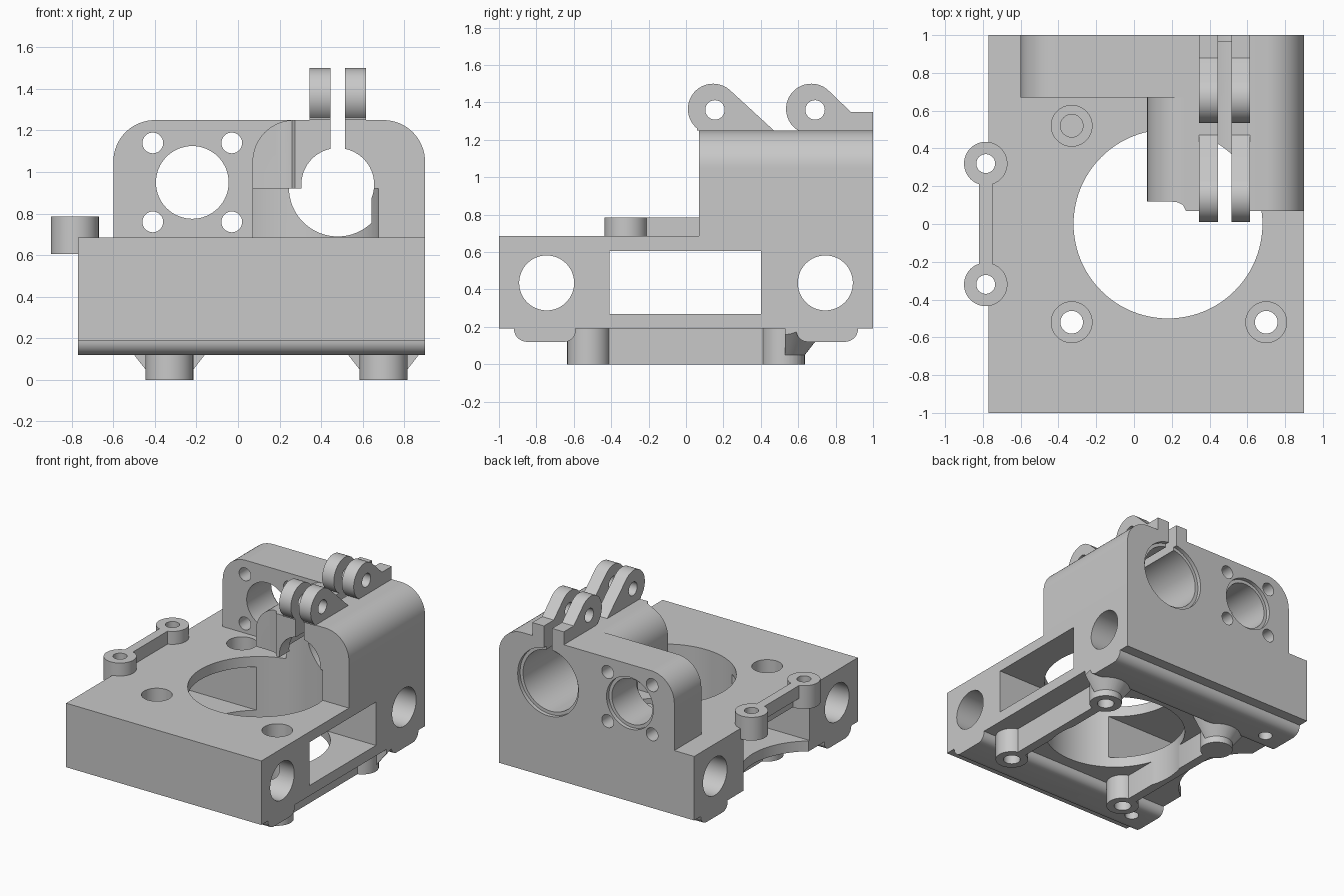
import bpy, bmesh, math

cube = bpy.data.objects.get("Cube")
if cube:
    bpy.data.objects.remove(cube, do_unlink=True)

grey = bpy.data.materials.new("plain grey")
grey.use_nodes = True
COLOUR = (0.58, 0.58, 0.58, 1)
grey.diffuse_color = COLOUR
grey.node_tree.nodes["Principled BSDF"].inputs["Base Color"].default_value = COLOUR


def arc(a, b, r, start=0, end=360, steps=64):
    """Points along an arc; a full circle leaves out the repeated end."""
    n = steps if end - start == 360 else steps + 1
    angles = [math.radians(start + (end - start) * i / steps) for i in range(n)]
    return [(a + r * math.cos(t), b + r * math.sin(t)) for t in angles]


def rect(a0, a1, b0, b1):
    return [(a0, b0), (a1, b0), (a1, b1), (a0, b1)]


def finish(bm, name):
    bmesh.ops.recalc_face_normals(bm, faces=bm.faces)
    mesh = bpy.data.meshes.new(name)
    bm.to_mesh(mesh)
    bm.free()
    mesh.materials.append(grey)
    ob = bpy.data.objects.new(name, mesh)
    bpy.context.scene.collection.objects.link(ob)
    return ob


def prism(name, points, axis, low, high):
    """Solid between two copies of a profile, along x (y,z), y (x,z) or z (x,y)."""
    place = {"x": lambda p, d: (d, p[0], p[1]),
             "y": lambda p, d: (p[0], d, p[1]),
             "z": lambda p, d: (p[0], p[1], d)}[axis]
    bm = bmesh.new()
    near = [bm.verts.new(place(p, low)) for p in points]
    far = [bm.verts.new(place(p, high)) for p in points]
    bm.faces.new(near[::-1])
    bm.faces.new(far)
    for i in range(len(points)):
        bm.faces.new((near[i - 1], near[i], far[i], far[i - 1]))
    return finish(bm, name)


def combine(target, tool, operation):
    mod = target.modifiers.new("combine", "BOOLEAN")
    mod.operation = operation
    mod.solver = "EXACT"
    mod.object = tool
    graph = bpy.context.evaluated_depsgraph_get()
    mesh = bpy.data.meshes.new_from_object(target.evaluated_get(graph))
    target.modifiers.clear()
    target.data = mesh
    bpy.data.objects.remove(tool, do_unlink=True)


def add(target, *args):
    combine(target, prism("piece", *args), "UNION")


def cut(target, *args):
    combine(target, prism("cutter", *args), "DIFFERENCE")


# Main housing: slab, back wall and clamp block
housing = prism("housing", rect(-0.77, 0.9, -1, 1), "z", 0.19, 0.685)
wall = [(0.4, 0.62), (0.4, 1.25)] + arc(-0.4, 1.05, 0.2, 90, 180, 16) + [(-0.6, 0.62)]
add(housing, wall, "y", 0.67, 1)
clamp = ([(0.9, 0.62)] + arc(0.7, 1.05, 0.2, 0, 90, 16)
         + arc(0.27, 1.05, 0.2, 90, 180, 16) + [(0.07, 0.62)])
add(housing, clamp, "y", 0.07, 1)

# Rounded rails under the slab
for s in (-1, 1):
    rail = ([(0.92, 0.25)] + arc(0.85, 0.19, 0.07, 0, -90, 8)
            + arc(0.65, 0.18, 0.06, 270, 180, 8) + [(0.59, 0.25)])
    add(housing, [(s * y, z) for y, z in rail], "x", -0.77, 0.9)
    cut(housing, arc(-0.6, s * 0.74, 0.05, steps=32), "z", 0.05, 0.22)

# Side ears joined by a narrow bar
for s in (-1, 1):
    add(housing, arc(-0.785, s * 0.32, 0.115), "z", 0.605, 0.785)
add(housing, rect(-0.82, -0.75, -0.3, 0.3), "z", 0.685, 0.785)
for s in (-1, 1):
    cut(housing, arc(-0.785, s * 0.32, 0.05, steps=32), "z", 0.5, 0.9)

# Central opening, cross slot, rod holes and the scalloped floor edge
opening = arc(0.18, 0, 0.5, steps=96)
cut(housing, opening, "z", -0.1, 0.92)
cut(housing, rect(-0.41, 0.4, 0.27, 0.605), "x", -1.2, 1.2)
cut(housing, arc(-1.07, 0, 0.5), "z", 0.1, 0.3)
for s in (-1, 1):
    cut(housing, arc(s * 0.745, 0.435, 0.147), "x", -1.2, 1.2)

# Clamp bore with a smaller front lip, slit and stepped front corner
cut(housing, arc(0.48, 0.94, 0.175), "y", 0, 0.25)
cut(housing, arc(0.48, 0.925, 0.235), "y", 0.19, 1.1)
cut(housing, arc(0.48, 0.925, 0.26), "y", 0.97, 1.1)
cut(housing, rect(0.445, 0.515, 0, 1.1), "z", 1.0, 1.3)
step = [(0, 0), (0.275, 0), (0.275, 0.07), (0.26, 0.1), (0.23, 0.115), (0.19, 0.12), (0, 0.12)]
cut(housing, step, "z", 0.7, 1.3)

# Motor bore and its four screw holes
cut(housing, arc(-0.22, 0.95, 0.175), "y", 0.5, 1.1)
cut(housing, arc(-0.22, 0.95, 0.2), "y", 0.97, 1.1)
for dx in (-0.19, 0.19):
    for dz in (-0.19, 0.19):
        cut(housing, arc(-0.22 + dx, 0.95 + dz, 0.05, steps=32), "y", 0.5, 1.1)

# Feet in two rows, each row tied by a bar, with bolt holes through the slab
for x, side in ((-0.33, "right"), (0.7, "left")):
    row = prism(side + "_feet", rect(x - 0.035, x + 0.035, -0.5, 0.5), "z", 0, 0.19)
    for y in (-0.52, 0.52):
        add(row, arc(x, y, 0.115), "z", 0, 0.19)
    # Half-cone brace behind the rear foot
    bm = bmesh.new()
    bmesh.ops.create_cone(bm, cap_ends=True, segments=64, radius1=0.1,
                          radius2=0.225, depth=0.16)
    bmesh.ops.translate(bm, verts=bm.verts, vec=(x, 0.52, 0.11))
    brace = finish(bm, "brace")
    cut(brace, rect(x - 0.4, x + 0.4, 0, 0.53), "z", -0.1, 0.4)
    cut(brace, rect(0.9, 1.2, 0, 1), "z", -0.1, 0.4)
    combine(row, brace, "UNION")
    cut(row, opening, "z", -0.1, 0.5)
    for y in (-0.52, 0.52):
        hidden = x > 0 and y > 0
        hole = arc(x, y, 0.06, steps=32)
        cut(row, hole, "z", -0.1, 0.4)
        cut(housing, hole, "z", 0.05, 0.5 if hidden else 0.8)
        if not hidden:
            cut(housing, arc(x, y, 0.108), "z", 0.25, 0.8)

# Paired hinge lugs on top of the clamp
front = arc(0.145, 1.365, 0.135, 50, 230, 32) + [(0.06, 1.25), (0.47, 1.25)]
back = (arc(0.67, 1.365, 0.135, 50, 230, 32)
        + [(0.6, 1.25), (1, 1.25), (1, 1.35), (0.88, 1.35)])
for place, profile, hole_y in (("front", front, 0.155), ("back", back, 0.69)):
    for side, x in (("right", 0.345), ("left", 0.515)):
        lug = prism(f"{place}_{side}_lug", profile, "x", x, x + 0.1)
        cut(lug, arc(hole_y, 1.36, 0.052, steps=32), "x", 0, 1)

# Smooth curved walls, keep crisp edges
for ob in bpy.context.scene.collection.objects:
    if ob.type == "MESH" and ob.data.materials and ob.data.materials[0] == grey:
        ob.data.shade_smooth()
        ob.data.set_sharp_from_angle(angle=math.radians(30))
